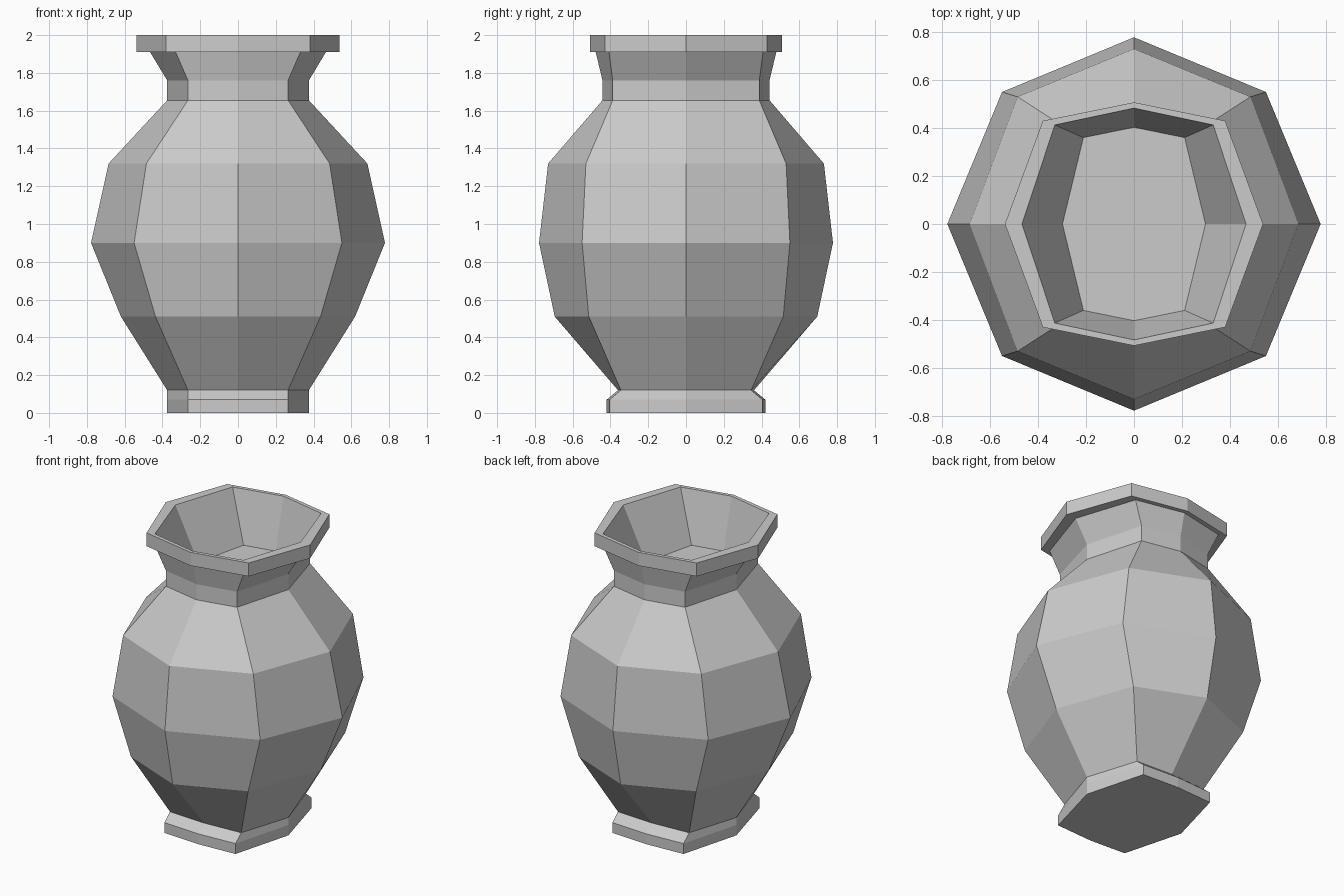
import bpy, bmesh

# Octagonal rings: z, x of side corner, x and y of diagonal corner, y of front corner
PROFILE = [
    (0.00, 0.375, 0.265, 0.405, 0.42),   # foot
    (0.07, 0.375, 0.265, 0.405, 0.42),
    (0.12, 0.375, 0.265, 0.345, 0.36),
    (0.51, 0.620, 0.437, 0.515, 0.695),  # belly
    (0.90, 0.778, 0.550, 0.550, 0.778),
    (1.32, 0.685, 0.485, 0.530, 0.730),
    (1.655, 0.375, 0.265, 0.388, 0.442), # neck
    (1.76, 0.375, 0.265, 0.388, 0.442),
    (1.91, 0.465, 0.330, 0.408, 0.478),
    (1.91, 0.538, 0.380, 0.430, 0.507),  # rim
    (2.00, 0.538, 0.380, 0.430, 0.507),
    (2.00, 0.467, 0.330, 0.413, 0.483),
    (1.66, 0.298, 0.211, 0.360, 0.403),  # inner floor
]


def ring(bm, z, sx, dx, dy, fy):
    corners = [(sx, 0), (dx, dy), (0, fy), (-dx, dy),
               (-sx, 0), (-dx, -dy), (0, -fy), (dx, -dy)]
    return [bm.verts.new((x, y, z)) for x, y in corners]


# Loft the rings and cap the foot and inner floor
bm = bmesh.new()
rings = [ring(bm, *row) for row in PROFILE]
for low, high in zip(rings, rings[1:]):
    for i in range(8):
        j = (i + 1) % 8
        bm.faces.new((low[i], low[j], high[j], high[i]))
bm.faces.new(rings[0][::-1])
bm.faces.new(rings[-1])
bmesh.ops.recalc_face_normals(bm, faces=bm.faces)

mesh = bpy.data.meshes.new("vase")
bm.to_mesh(mesh)
bm.free()
vase = bpy.data.objects.new("vase", mesh)
bpy.context.collection.objects.link(vase)
